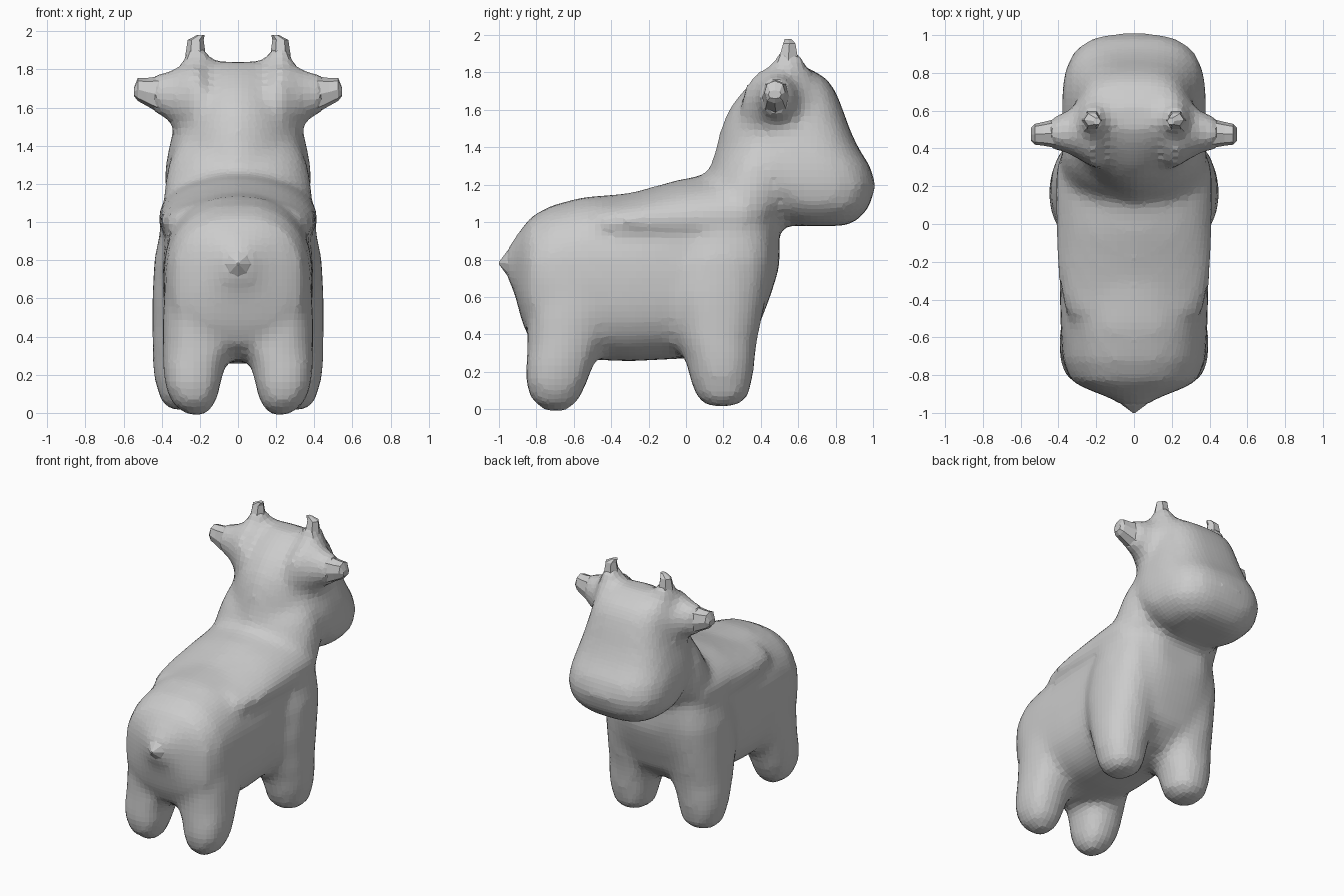
import bpy, bmesh, math


def loft(name, axis, rings, n=(2.3, 2.3), seg=28, side=1):
    """Loft superellipse rings (t, u0, u1, v0, v1) along an axis; side=-1 mirrors in x.
    n holds the exponents for the low and high half of v."""
    bm = bmesh.new()
    loops = []
    for t, u0, u1, v0, v1 in rings:
        loop = []
        for i in range(seg):
            a = 2 * math.pi * i / seg
            c, s = math.cos(a), math.sin(a)
            e = 2 / (n[1] if s >= 0 else n[0])
            u = (u0 + u1) / 2 + (u1 - u0) / 2 * math.copysign(abs(c) ** e, c)
            v = (v0 + v1) / 2 + (v1 - v0) / 2 * math.copysign(abs(s) ** e, s)
            x, y, z = {'x': (t, u, v), 'y': (u, t, v), 'z': (u, v, t)}[axis]
            loop.append(bm.verts.new((x * side, y, z)))
        loops.append(loop)
    for a, b in zip(loops, loops[1:]):
        for i in range(seg):
            j = (i + 1) % seg
            bm.faces.new((a[i], a[j], b[j], b[i]))
    bm.faces.new(loops[0])
    bm.faces.new(loops[-1])
    bmesh.ops.recalc_face_normals(bm, faces=bm.faces)
    me = bpy.data.meshes.new(name)
    bm.to_mesh(me)
    bm.free()
    ob = bpy.data.objects.new(name, me)
    bpy.context.collection.objects.link(ob)
    return ob


def sym(rows):
    """Rows (t, half width, v0, v1) to rings centred on x = 0."""
    return [(t, -h, h, a, b) for t, h, a, b in rows]


# torso, lofted from rump to chest
torso = loft("body", 'y', sym([
    (-.97, .05, .73, .835), (-.92, .13, .63, .91), (-.875, .25, .46, .97),
    (-.83, .335, .36, 1.03), (-.72, .38, .29, 1.09), (-.55, .39, .265, 1.135),
    (-.30, .395, .255, 1.155), (-.10, .395, .265, 1.21), (.10, .40, .275, 1.255),
    (.25, .40, .31, 1.27), (.38, .37, .42, 1.25), (.45, .29, .60, 1.19),
    (.50, .19, .76, 1.1)]), n=(2.7, 2.4))

# mantle: sloping shoulders that overhang the flanks as a soft ridge
mantle = loft("mantle", 'y', sym([
    (-.48, .36, .84, 1.13), (-.36, .395, .86, 1.14), (-.20, .41, .84, 1.18),
    (-.05, .415, .80, 1.225), (.15, .42, .79, 1.26), (.30, .415, .80, 1.27),
    (.40, .37, .82, 1.26)]), n=(1.9, 1.9))

# head: keel at the back, broad flat face at the front
head = loft("head", 'z', sym([
    (.98, .20, .53, .86), (1.02, .29, .42, .93), (1.09, .36, .33, .985),
    (1.20, .385, .18, 1.015), (1.30, .38, .13, .985), (1.40, .36, .16, .92),
    (1.50, .335, .185, .875), (1.60, .31, .225, .84), (1.70, .285, .30, .80),
    (1.77, .26, .38, .75), (1.81, .23, .44, .68), (1.84, .15, .50, .62)]), n=(1.75, 3))

# neck filling the crease between head and shoulders
neck = loft("neck", 'z', sym([
    (.80, .28, .05, .46), (.95, .36, .02, .50), (1.08, .395, .04, .57),
    (1.20, .385, .09, .62), (1.32, .36, .15, .62), (1.45, .30, .24, .60)]), n=(2, 2.2))

parts = [torso, mantle, head, neck]
for s in (1, -1):
    # hind legs
    parts.append(loft("hind_leg", 'z', [
        (-.012, .17, .27, -.75, -.64), (.05, .115, .35, -.83, -.57),
        (.15, .09, .385, -.86, -.525), (.25, .065, .395, -.855, -.49),
        (.33, .02, .395, -.85, -.45), (.50, .02, .395, -.85, -.38),
        (.75, .08, .38, -.82, -.40)], side=s))
    # fore legs, widening to the shoulder
    parts.append(loft("fore_leg", 'z', [
        (.015, .21, .36, .11, .27), (.07, .14, .41, .05, .335),
        (.18, .115, .44, .015, .36), (.28, .09, .45, -.01, .37),
        (.36, .05, .45, -.05, .38), (.60, .04, .45, -.12, .43),
        (.80, .06, .44, -.10, .46), (.95, .08, .41, -.05, .45),
        (1.05, .12, .37, .04, .42)], n=(2, 2.2), side=s))
    # flared roots that blend the ears and horns into the head
    parts.append(loft("ear_root", 'x', [
        (.20, .28, .66, 1.40, 1.84), (.29, .34, .63, 1.46, 1.82),
        (.36, .38, .595, 1.53, 1.795), (.46, .40, .555, 1.58, 1.77)], n=(2, 2), side=s))
    parts.append(loft("horn_root", 'z', [
        (1.66, .08, .33, .37, .72), (1.76, .12, .305, .42, .68),
        (1.84, .145, .29, .455, .645), (1.91, .165, .28, .485, .61)], n=(2, 2), side=s))

# fuse the main parts into one smooth skin
with bpy.context.temp_override(active_object=torso, object=torso,
                               selected_objects=parts, selected_editable_objects=parts):
    bpy.ops.object.join()
m = torso.modifiers.new("fuse", 'REMESH')
m.mode = 'VOXEL'
m.voxel_size = .036
m = torso.modifiers.new("soften", 'SMOOTH')
m.factor = .5
m.iterations = 6

# short pointed tail
loft("tail", 'y', sym([(-.86, .17, .60, .95), (-.91, .115, .66, .90),
                       (-.96, .06, .72, .84), (-1.0, .006, .775, .787)]), n=(2, 2), seg=8)

for s in (1, -1):
    # low-poly ear blades
    loft("ear", 'x', [
        (.30, .385, .585, 1.53, 1.79), (.40, .40, .56, 1.565, 1.765),
        (.48, .415, .54, 1.61, 1.755), (.525, .42, .53, 1.635, 1.755),
        (.545, .44, .51, 1.66, 1.705)], n=(2.4, 2.4), seg=8, side=s)
    # stubby low-poly horn tips
    loft("horn", 'z', [
        (1.78, .14, .285, .46, .63), (1.88, .17, .275, .49, .605),
        (1.955, .18, .264, .515, .59), (1.98, .175, .215, .525, .565)],
        n=(2, 2), seg=6, side=s)
